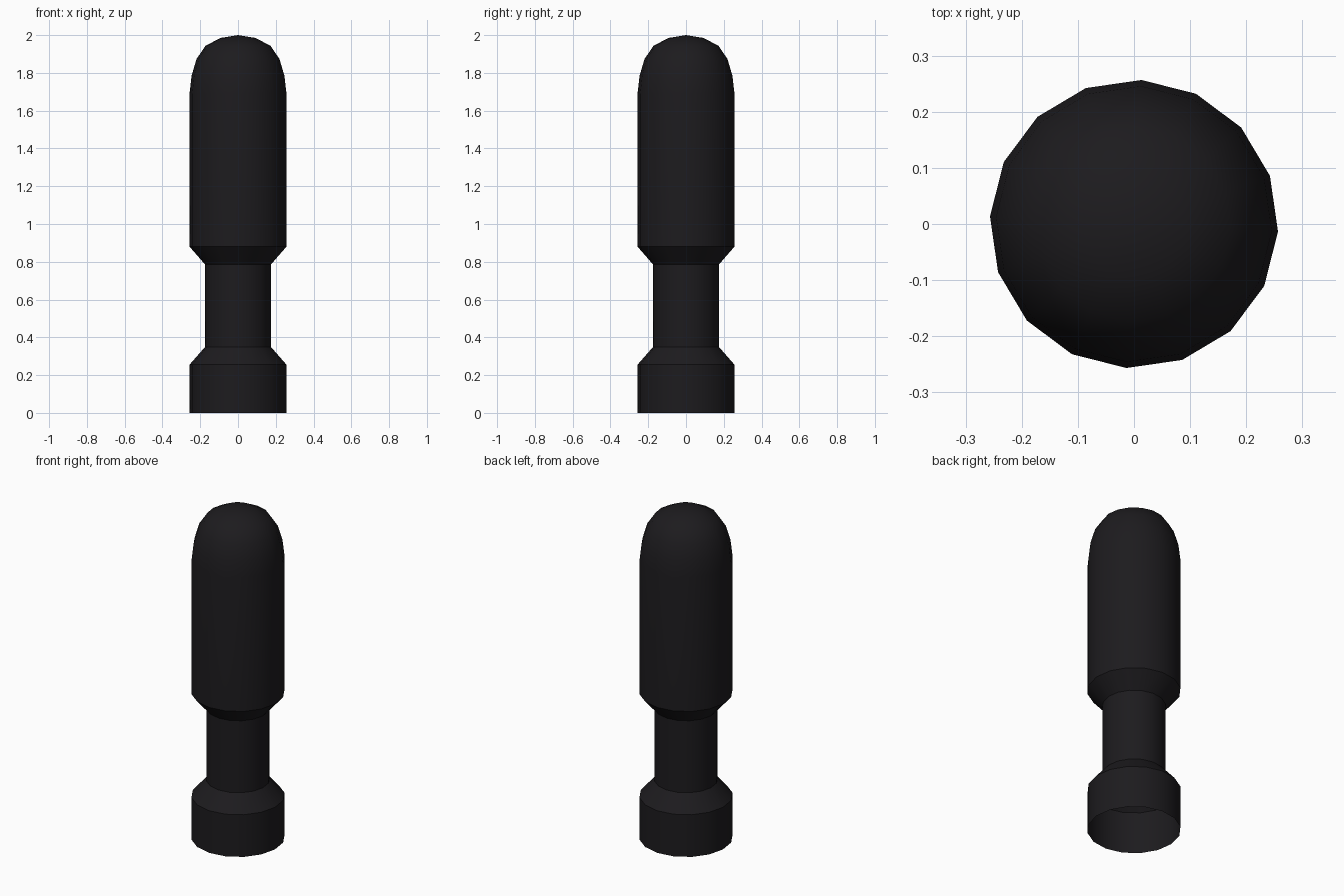
import bpy
import bmesh
from math import cos, sin, pi, radians

if "Cube" in bpy.data.objects:
    bpy.data.objects.remove(bpy.data.objects["Cube"])

SIDES = 16
TWIST = radians(-3)

# Outer profile (radius, height): base collar, bevel, neck, bevel, barrel, dome
PROFILE = [
    (0.257, 0.0), (0.257, 0.255), (0.174, 0.35), (0.174, 0.785), (0.257, 0.88),
    (0.257, 1.69), (0.246, 1.785), (0.22, 1.873), (0.173, 1.943), (0.093, 1.985),
]


def ring(bm, radius, z):
    return [bm.verts.new((radius * cos(TWIST + 2 * pi * i / SIDES),
                          radius * sin(TWIST + 2 * pi * i / SIDES), z))
            for i in range(SIDES)]


# Turned shell, open at the underside
bm = bmesh.new()
rings = [ring(bm, r, z) for r, z in PROFILE]
for low, high in zip(rings, rings[1:]):
    for i in range(SIDES):
        j = (i + 1) % SIDES
        bm.faces.new((low[i], low[j], high[j], high[i]))

# Dome tip
tip = bm.verts.new((0, 0, 2.0))
for i in range(SIDES):
    bm.faces.new((rings[-1][i], rings[-1][(i + 1) % SIDES], tip))

mesh = bpy.data.meshes.new("bollard_post")
bm.to_mesh(mesh)
bm.free()
post = bpy.data.objects.new("bollard_post", mesh)
bpy.context.collection.objects.link(post)

# Near-black paint
paint = bpy.data.materials.new("black_paint")
paint.diffuse_color = (0.012, 0.011, 0.013, 1)
paint.use_nodes = True
paint.node_tree.nodes["Principled BSDF"].inputs["Base Color"].default_value = paint.diffuse_color
mesh.materials.append(paint)

# Smooth round surfaces, crisp bevel edges
bpy.context.view_layer.objects.active = post
post.select_set(True)
bpy.ops.object.shade_smooth_by_angle(angle=radians(35))
